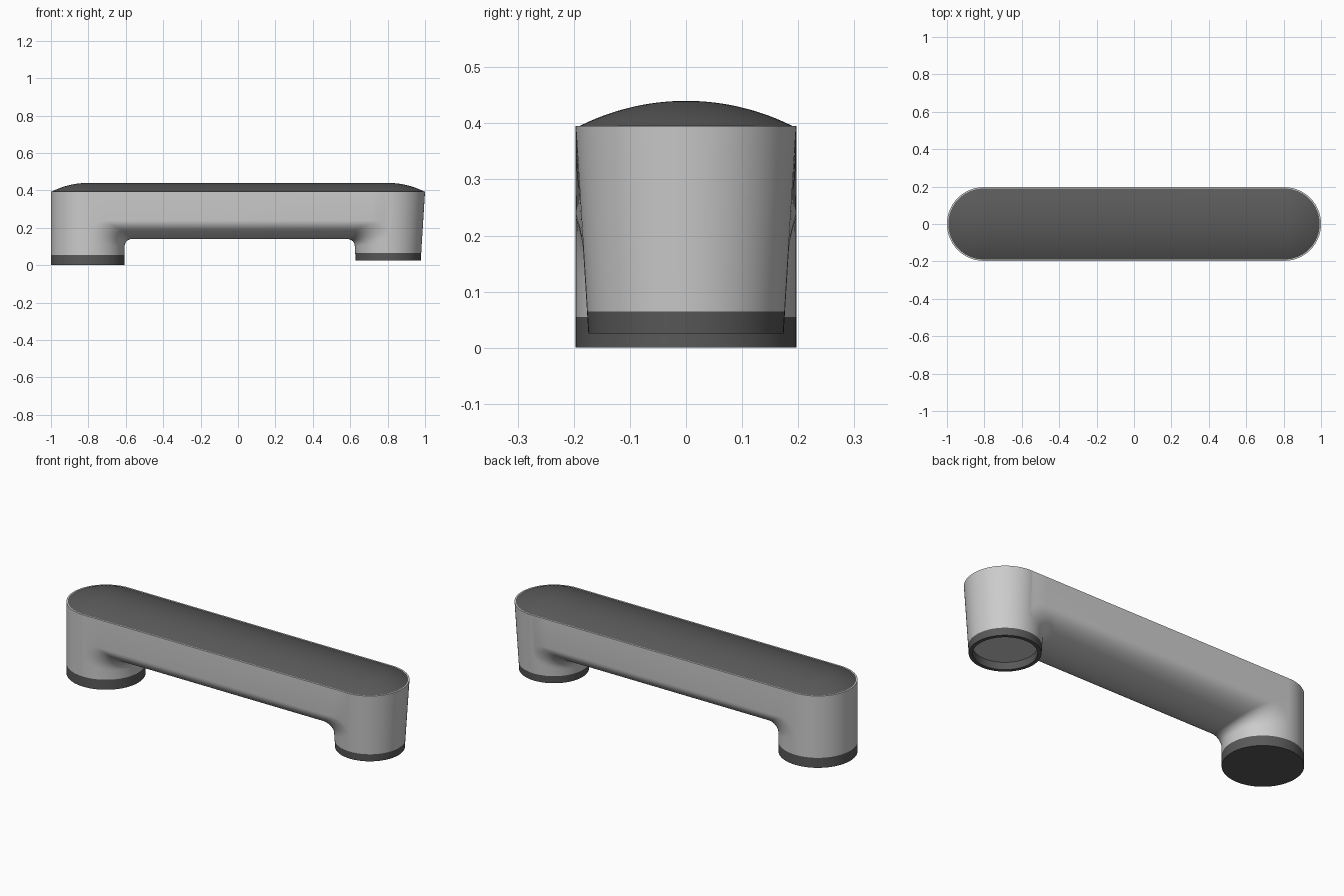
import bpy, bmesh
from math import sin, cos, pi, sqrt, radians

if "Cube" in bpy.data.objects:
    bpy.data.objects.remove(bpy.data.objects["Cube"])

R, CX, TOP = 0.197, 0.803, 0.395      # handle half width, leg centres, body top
PAD_TOP, RING_LOW, RING_TOP = 0.055, 0.025, 0.065
SEG, FIL = 32, 8

dark = bpy.data.materials.new("dark_trim")
dark.diffuse_color = (0.1, 0.1, 0.1, 1)
dark.use_nodes = True
dark.node_tree.nodes["Principled BSDF"].inputs["Base Color"].default_value = dark.diffuse_color


def taper(z):
    return 0.174 + (R - 0.174) * (z - RING_LOW) / (TOP - RING_LOW)


def finish(bm, name, mat=None):
    bmesh.ops.remove_doubles(bm, verts=bm.verts, dist=1e-5)
    bmesh.ops.recalc_face_normals(bm, faces=bm.faces)
    me = bpy.data.meshes.new(name)
    bm.to_mesh(me)
    bm.free()
    ob = bpy.data.objects.new(name, me)
    bpy.context.collection.objects.link(ob)
    if mat:
        me.materials.append(mat)
    bpy.ops.object.select_all(action='DESELECT')
    ob.select_set(True)
    bpy.context.view_layer.objects.active = ob
    bpy.ops.object.shade_smooth_by_angle(angle=radians(30))


def grid(bm, rows, closed=False):
    vs = [[bm.verts.new(p) for p in row] for row in rows]
    n = len(vs[0])
    for a, b in zip(vs, vs[1:]):
        for i in range(n if closed else n - 1):
            j = (i + 1) % n
            bm.faces.new((a[i], a[j], b[j], b[i]))
    return vs


def stadium(r, z):
    pts = []
    for s in (1, -1):
        for i in range(SEG + 1):
            a = -pi / 2 + pi * i / SEG
            pts.append((s * (CX + r * cos(a)), s * r * sin(a), z))
    return pts


def lathe(name, cx, profile, mat):
    bm = bmesh.new()
    n = SEG * 2
    rows = [[(cx + r * cos(2 * pi * i / n), r * sin(2 * pi * i / n), z)
             for i in range(n)] for r, z in profile]
    grid(bm, rows, True)
    finish(bm, name, mat)


def underside(phi):
    """One line running up the left leg, along the bar and down the right leg."""
    c, s = cos(phi), sin(phi)
    zb = 0.24 - 0.10 * c
    rf = 0.038 + 0.052 * s * s
    z0 = zb - rf
    left = [(-CX + R * c, R * s, PAD_TOP)]
    rb, r0 = taper(RING_TOP), taper(z0)
    right = [(CX - rb * c, rb * s, RING_TOP)]
    for k in range(FIL + 1):
        t = k / FIL
        a = t * pi / 2
        dx, z = rf * (1 - cos(a)), z0 + rf * sin(a)
        left.append((-CX + R * c + dx, R * s, z))
        y = (r0 + (R - r0) * t * t * (3 - 2 * t)) * s
        right.append((CX - r0 * c - dx, y, z))
    return left + right[::-1]


# Handle body: rounded underside blending into the two legs
bm = bmesh.new()
lines = [underside(-pi / 2 + pi * i / SEG) for i in range(SEG + 1)]
grid(bm, lines)
# Side walls of the bar
for line in (lines[0], lines[-1]):
    edge = line[1:-1]
    y = R if edge[0][1] > 0 else -R
    grid(bm, [edge, [(p[0], y, TOP) for p in edge]])
# Outer halves of the legs, and leg bottoms
for side, low in ((-1, PAD_TOP), (1, RING_TOP)):
    rad = taper if side > 0 else (lambda z: R)
    arc = [-pi / 2 + pi * i / SEG for i in range(SEG + 1)]
    grid(bm, [[(side * (CX + rad(z) * cos(a)), rad(z) * sin(a), z) for a in arc]
              for z in (low, 0.15, TOP)])
    bm.faces.new([bm.verts.new((side * CX + rad(low) * cos(pi * i / SEG),
                                rad(low) * sin(pi * i / SEG), low))
                  for i in range(2 * SEG)])
# Flat top under the cap
bm.faces.new([bm.verts.new(p) for p in stadium(R, TOP)])
finish(bm, "handle_body")

# Domed top cap
bm = bmesh.new()
w, h = 0.190, 0.045
ball = (w * w + h * h) / (2 * h)
rows = []
for k in range(13):
    r = w * (1 - k / 12)
    rows.append(stadium(r, TOP + h - ball + sqrt(ball * ball - r * r)))
grid(bm, rows, True)
finish(bm, "top_cap", dark)

# Solid foot pad on the left, open tapered ring on the right
lathe("left_foot_pad", -CX, [(0, 0), (R, 0), (R, PAD_TOP), (0, PAD_TOP)], dark)
ro, rt = taper(RING_LOW), taper(RING_TOP)
lathe("right_foot_ring", CX, [(0.155, RING_TOP), (0.155, RING_LOW),
                              (ro, RING_LOW), (rt, RING_TOP)], dark)
